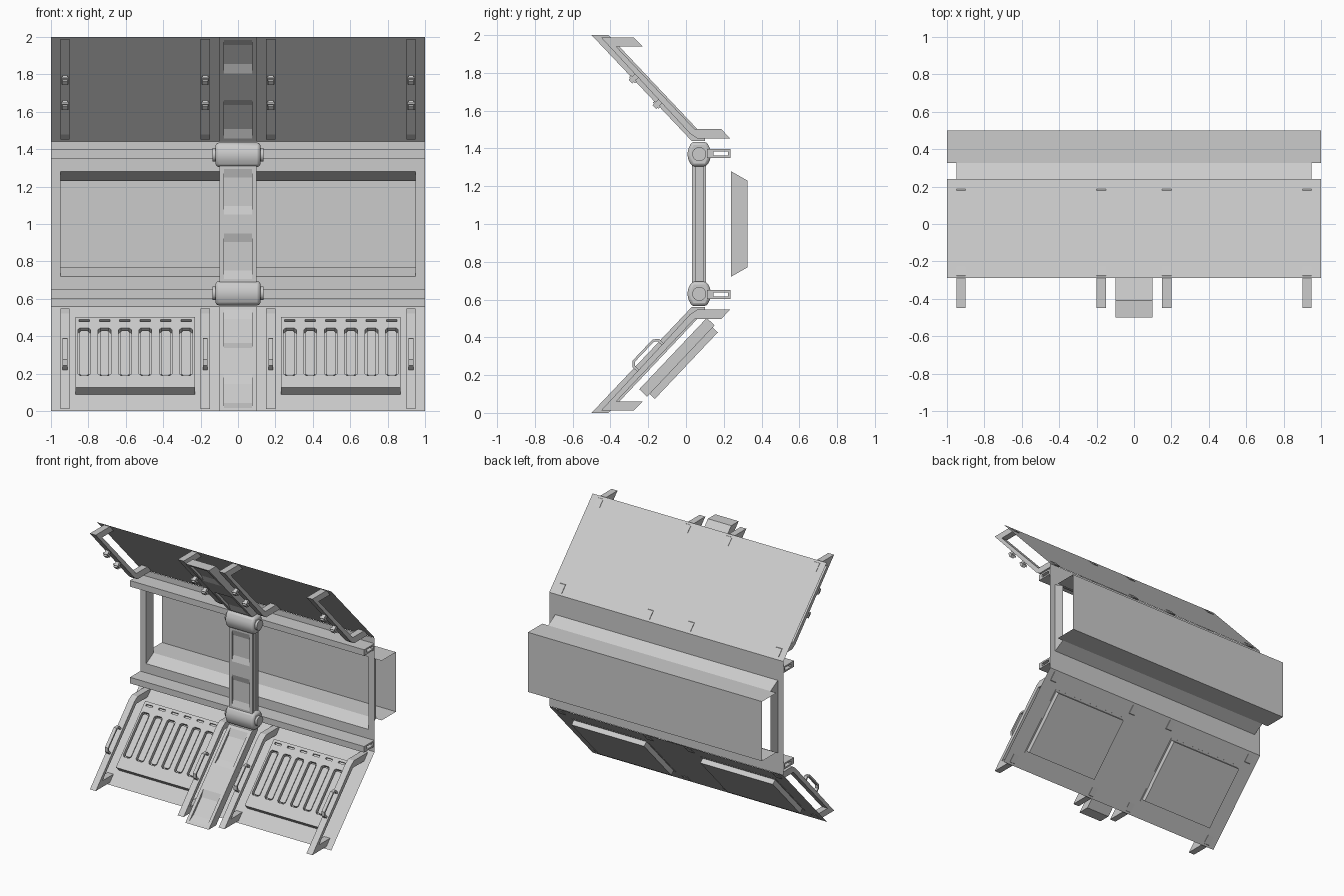
import bpy, bmesh, math
from mathutils import Matrix, Vector

if "Cube" in bpy.data.objects:
    bpy.data.objects.remove(bpy.data.objects["Cube"])

# local (a, b, h) -> world (h, a, b): side profiles drawn in y/z, extruded along x
SIDE = Matrix(((0, 0, 1, 0), (1, 0, 0, 0), (0, 1, 0, 0), (0, 0, 0, 1)))
# lower sloped panel frame: (x, distance up the slope, distance out of the front)
L = math.hypot(.53, .56)
S, C = .56 / L, .53 / L
SLOPE = Matrix(((1, 0, 0, 0), (0, C, -S, -.29), (0, S, C, 0), (0, 0, 0, 1)))


def finish(name, bm, solid=True):
    if solid:
        bmesh.ops.recalc_face_normals(bm, faces=bm.faces)
    me = bpy.data.meshes.new(name)
    bm.to_mesh(me)
    bm.free()
    ob = bpy.data.objects.new(name, me)
    bpy.context.collection.objects.link(ob)
    return ob


def add_prism(bm, pts, lo, hi, M=SIDE):
    a = [bm.verts.new(M @ Vector((p[0], p[1], lo))) for p in pts]
    b = [bm.verts.new(M @ Vector((p[0], p[1], hi))) for p in pts]
    bm.faces.new(a[::-1])
    bm.faces.new(b)
    for i in range(len(pts)):
        j = (i + 1) % len(pts)
        bm.faces.new((a[i], a[j], b[j], b[i]))


def prisms(name, items, M=SIDE):
    bm = bmesh.new()
    for pts, lo, hi in items:
        add_prism(bm, pts, lo, hi, M)
    return finish(name, bm)


def sheet(name, quads):
    bm = bmesh.new()
    for q in quads:
        bm.faces.new([bm.verts.new(p) for p in q])
    bmesh.ops.remove_doubles(bm, verts=bm.verts, dist=1e-5)
    return finish(name, bm, False)


def rect(a0, a1, b0, b1):
    return [(a0, b0), (a1, b0), (a1, b1), (a0, b1)]


def chamfered(a0, a1, b0, b1, c):
    return [(a0 + c, b0), (a1 - c, b0), (a1, b0 + c), (a1, b1 - c),
            (a1 - c, b1), (a0 + c, b1), (a0, b1 - c), (a0, b0 + c)]


def flip(pts):
    return [(y, 2 - z) for y, z in pts]


def notched(a, b, inward, cuts):
    a, b, n = Vector(a), Vector(b), Vector(inward)
    out = [a]
    for t0, t1 in cuts:
        out += [a.lerp(b, t0), a.lerp(b, t0 + .07) + n,
                a.lerp(b, t1 - .07) + n, a.lerp(b, t1)]
    return out + [b]


# window wall, tapered reveal and open-ended back channel
w, x, y = 1, .95, .237
sheet("window_wall", [
    [(-w, y, .56), (w, y, .56), (w, y, .72), (-w, y, .72)],
    [(-w, y, 1.28), (w, y, 1.28), (w, y, 1.44), (-w, y, 1.44)],
    [(-w, y, .72), (-x, y, .72), (-x, y, 1.28), (-w, y, 1.28)],
    [(x, y, .72), (w, y, .72), (w, y, 1.28), (x, y, 1.28)]])
k = .325
sheet("window_reveal", [
    [(-x, y, .72), (x, y, .72), (x, k, .77), (-x, k, .77)],
    [(-x, k, 1.23), (x, k, 1.23), (x, y, 1.28), (-x, y, 1.28)],
    [(-x, y, .72), (-x, k, .77), (-x, k, 1.23), (-x, y, 1.28)],
    [(x, y, 1.28), (x, k, 1.23), (x, k, .77), (x, y, .72)]])
sheet("back_channel", [
    [(-w, k, .77), (w, k, .77), (w, .5, .77), (-w, .5, .77)],
    [(-w, .5, .77), (w, .5, .77), (w, .5, 1.23), (-w, .5, 1.23)],
    [(-w, .5, 1.23), (w, .5, 1.23), (w, k, 1.23), (-w, k, 1.23)]])

# sloped panels
sheet("upper_panel", [[(-w, .24, 1.44), (w, .24, 1.44), (w, -.29, 2), (-w, -.29, 2)]])
sheet("lower_panel", [[(-w, -.29, 0), (w, -.29, 0), (w, .24, .56), (-w, .24, .56)]])

# parts that repeat above and below
bracket = [(-.45, 1.988), (-.276, 1.988), (-.228, 1.94), (-.37, 1.94), (.045, 1.503),
           (.186, 1.503), (.234, 1.453), (.06, 1.453), (.022, 1.478)]
arm_front = notched((.03, 1.44), (-.5, 2), (.012, .012), [(.03, .4), (.65, .97)])
arm_core = arm_front + [(-.41, 2), (.10, 1.46), (.10, 1.44)]
arm_side = [(.03, 1.44), (-.5, 2), (-.41, 2), (.10, 1.46), (.10, 1.44)]
hub = [(.03, 1.435), (.11, 1.435), (.127, 1.40), (.133, 1.37), (.127, 1.34), (.11, 1.305),
       (.03, 1.305), (.013, 1.34), (.007, 1.37), (.013, 1.40)]
bolt = [(.07 + .037 * math.cos(i * math.pi / 12), 1.37 + .037 * math.sin(i * math.pi / 12))
        for i in range(24)]
for side, f in (("upper", lambda p: p), ("lower", flip)):
    prisms(side + "_brackets", [(f(bracket), c - .025, c + .025)
                                for c in (-.925, -.175, .175, .925)])
    prisms(side + "_arm", [(f(arm_core), -.075, .075), (f(arm_side), -.1, -.075),
                           (f(arm_side), .075, .1)])
    # hollow rail
    prisms(side + "_rail", [(f(r), -1, 1) for r in (
        rect(.11, .235, 1.385, 1.397), rect(.11, .235, 1.35, 1.362),
        rect(.11, .145, 1.362, 1.385), rect(.222, .235, 1.362, 1.385))])
    # joint with bolts
    ob = prisms(side + "_joint", [(f(hub), -.12, .12)])
    m = ob.modifiers.new("bevel", "BEVEL")
    m.width, m.segments, m.limit_method, m.angle_limit = .016, 2, "ANGLE", math.radians(60)
    ob2 = prisms(side + "_bolts", [(f(bolt), -.137, .137)])
    for o in (ob, ob2):
        bpy.ops.object.select_all(action="DESELECT")
        o.select_set(True)
        bpy.context.view_layer.objects.active = o
        bpy.ops.object.shade_smooth_by_angle(angle=math.radians(35))

# centre column with recessed front and sides
col = notched((.032, .68), (.032, 1.32), (.014, 0), [(.04, .42), (.58, .96)])
items = [(col + [(.107, 1.32), (.107, .68)], -.075, .075)]
for s in (-1, 1):
    items.append((rect(.05, .09, .68, 1.32), min(s * .075, s * .09), max(s * .075, s * .09)))
    for y0, y1 in ((.032, .05), (.09, .107)):
        items.append((rect(y0, y1, .68, 1.32), min(s * .075, s * .1), max(s * .075, s * .1)))
prisms("centre_column", items)

# clips on the upper brackets
clips = []
d, n = Vector((-C, S)), Vector((-S, -C))
for z in (1.785, 1.65):
    p = Vector((-.45 + (1.988 - z) * .93, z))
    def q(a, b):
        return tuple(p + d * a + n * b)
    stem = [q(-.014, -.01), q(.014, -.01), q(.014, .045), q(-.014, .045)]
    cap = [q(-.022, .02), q(.022, .02), q(.022, .034), q(-.022, .034)]
    for c in (-.925, -.175, .175, .925):
        clips += [(stem, c - .014, c + .014), (cap, c - .02, c + .02)]
prisms("upper_clips", clips)

# grab handles on the lower brackets
p = Vector((-.45 + .21 * .93, .222))
d, n = Vector((C, S)), Vector((-S, C))
loop = [(-.005, -.005), (-.005, .035), (.02, .058), (.175, .058), (.2, .035), (.2, -.005),
        (.186, -.005), (.186, .03), (.17, .045), (.025, .045), (.009, .03), (.009, -.005)]
loop = [tuple(p + d * a + n * b) for a, b in loop]
prisms("lower_handles", [(loop, c - .013, c + .013) for c in (-.925, -.175, .175, .925)])

# vent boxes with slots, and their housings behind the panel
for side, c in (("left", -.55), ("right", .55)):
    vent = prisms(side + "_vent", [(rect(c - .32, c + .32, .12, .64), -.002, .055)], SLOPE)
    prisms(side + "_vent_housing", [(rect(c - .31, c + .31, .14, .625), -.04, -.001)], SLOPE)
    cuts = []
    for i in range(6):
        sx = c + (i - 2.5) * .109
        cuts.append((chamfered(sx - .034, sx + .034, .21, .56, .012), .025, .08))
        cuts.append((rect(sx - .028, sx + .028, .606, .62), .04, .08))
    cutter = prisms("slot_cutter", cuts, SLOPE)
    cutter.hide_render = True
    m = vent.modifiers.new("slots", "BOOLEAN")
    m.operation, m.solver, m.object = "DIFFERENCE", "EXACT", cutter
    bpy.context.view_layer.objects.active = vent
    bpy.ops.object.modifier_apply(modifier=m.name)
    bpy.data.objects.remove(cutter)
    # raised slats inside the slots
    prisms(side + "_vent_slats", [(chamfered(c + (i - 2.5) * .109 - .025, c + (i - 2.5) * .109 + .025,
                                             .22, .55, .01), .02, .045) for i in range(6)], SLOPE)
